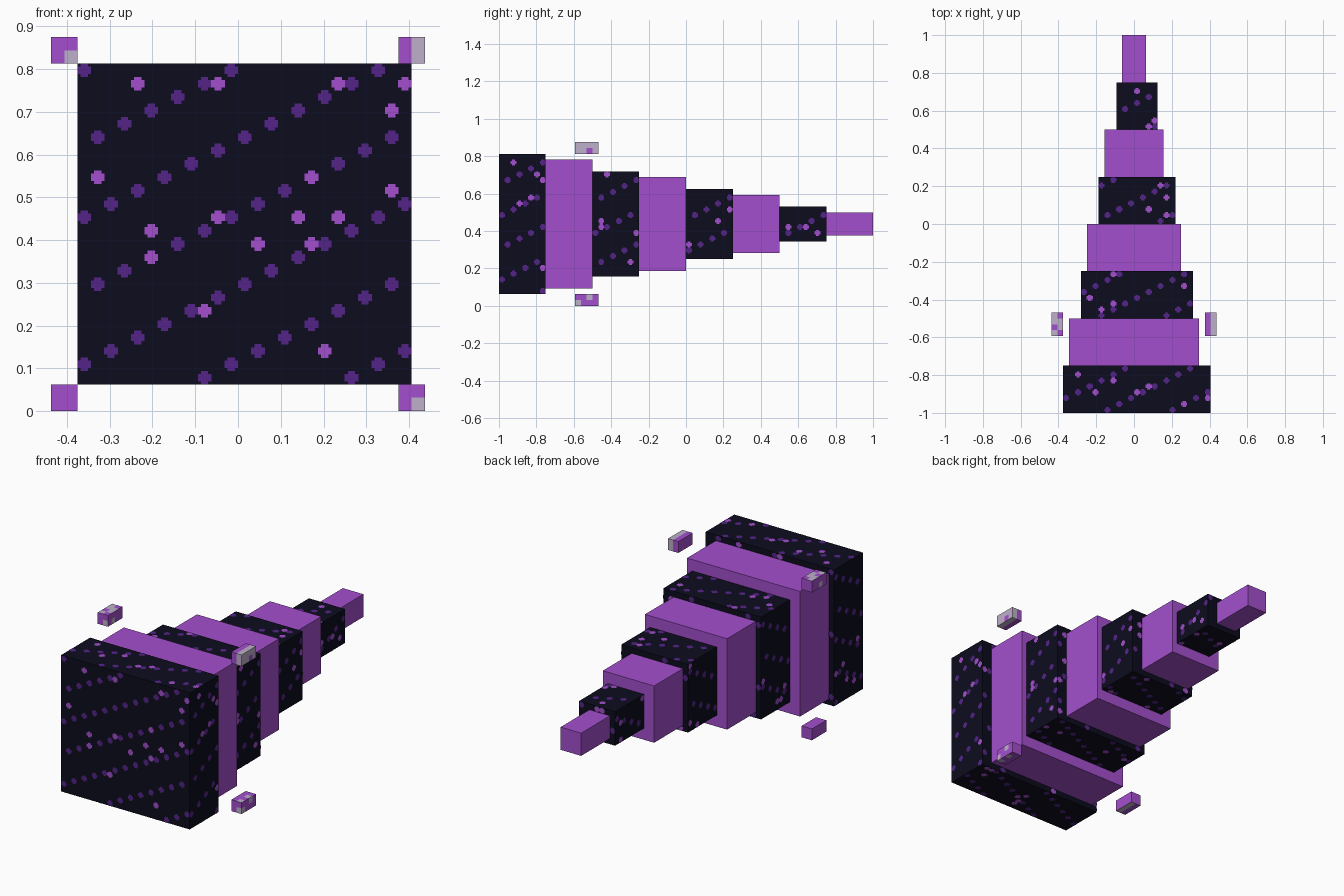
import bpy, bmesh, random
from mathutils import Vector

if "Cube" in bpy.data.objects:
    bpy.data.objects.remove(bpy.data.objects["Cube"])

random.seed(4)
U = 1 / 32          # pixel unit of the blocky design


def material(name, rgb):
    m = bpy.data.materials.new(name)
    lin = [(c / 255 / 12.92) if c < 11 else ((c / 255 + 0.055) / 1.055) ** 2.4 for c in rgb]
    m.diffuse_color = (*lin, 1)
    m.use_nodes = True
    m.node_tree.nodes["Principled BSDF"].inputs["Base Color"].default_value = m.diffuse_color
    return m


BLACK = material("night black", (12, 12, 30))
VIOLET = material("dark violet", (84, 36, 136))
PURPLE = material("bright purple", (163, 79, 205))
GREY = material("pale lilac grey", (190, 176, 202))


def finish(bm, name, mats):
    me = bpy.data.meshes.new(name)
    bm.to_mesh(me)
    bm.free()
    for m in mats:
        me.materials.append(m)
    ob = bpy.data.objects.new(name, me)
    bpy.context.collection.objects.link(ob)
    return ob


def box_mesh(lo, hi):
    bm = bmesh.new()
    bmesh.ops.create_cube(bm, size=1)
    for v in bm.verts:
        v.co = [(a + b) / 2 + c * (b - a) for a, b, c in zip(lo, hi, v.co)]
    return bm


# Stepped plus shape used for every speckle
A, B = 0.016, 0.0085
PLUS = [(A, -B), (A, B), (B, B), (B, A), (-B, A), (-B, B),
        (-A, B), (-A, -B), (-B, -B), (-B, -A), (B, -A), (B, -B)]

# Bright speckles on the front face, in pixel units
FRONT_BRIGHT = [(-7.5, 24.5), (-1.5, 24.5), (7.5, 24.5), (12.5, 24.5), (11.5, 22.5),
                (-10.5, 17.5), (5.5, 17.5), (11.5, 16.5), (-1.5, 14.5), (4.5, 14.5),
                (7.5, 14.5), (-6.5, 13.5), (-6.5, 11.5), (1.5, 12.5), (5.5, 12.5),
                (-2.5, 7.5), (6.5, 4.5)]


def speckle_face(bm, lo, hi, axis, side, bright, hole=None):
    """Slanted lattice of speckles on one side of a box."""
    u, v = [a for a in range(3) if a != axis]

    def dot(cu, cv, mat):
        if not (lo[u] < cu < hi[u] and lo[v] < cv < hi[v]):
            return
        if hole and hole[0][u] < cu < hole[1][u] and hole[0][v] < cv < hole[1][v]:
            return
        verts = []
        for du, dv in PLUS:
            p = Vector((0, 0, 0))
            p[axis] = (hi if side > 0 else lo)[axis] + side * (0.001 + 0.0005 * mat)
            p[u] = min(max(cu + du, lo[u]), hi[u])
            p[v] = min(max(cv + dv, lo[v]), hi[v])
            verts.append(bm.verts.new(p))
        f = bm.faces.new(verts)
        f.material_index = mat
        f.normal_update()
        if f.normal[axis] * side < 0:
            f.normal_flip()

    for m in range(-14, 15):
        for k in range(-50, 51):
            dot((-11.5 + m + 2 * k) * U, (14.5 - 5 * m + k) * U, 0)
    if bright is None:
        area = (hi[u] - lo[u]) * (hi[v] - lo[v]) / U / U
        bright = []
        for _ in range(max(3, round(area / 28))):
            bright.append([(int(random.uniform(lo[a], hi[a]) / U) + 0.5) for a in (u, v)])
    for cu, cv in bright:
        dot(cu * U, cv * U, 1)


# Tapering row of eight blocks, alternating speckled black and plain purple
# (left, right, bottom, top) in pixel units
ROW = [(-12, 13, 2, 26), (-11, 11, 3, 25), (-9, 10, 5, 23), (-8, 8, 6, 22),
       (-6, 7, 8, 20), (-5, 5, 9, 19), (-3, 4, 11, 17), (-2, 2, 12, 16)]
bounds = []
for i, (l, r, b, t) in enumerate(ROW):
    y = -1 + i * 0.25
    bounds.append(((l * U, y, b * U), (r * U, y + 0.25, t * U)))

for i, (lo, hi) in enumerate(bounds):
    if i % 2:
        finish(box_mesh(lo, hi), f"purple_block_{i}", [PURPLE])
        continue
    finish(box_mesh(lo, hi), f"black_block_{i}", [BLACK])
    bm = bmesh.new()
    for axis, side in ((0, -1), (0, 1), (2, -1), (2, 1)):
        speckle_face(bm, lo, hi, axis, side, None)
    speckle_face(bm, lo, hi, 1, 1, None, hole=bounds[i + 1])
    if i == 0:
        speckle_face(bm, lo, hi, 1, -1, FRONT_BRIGHT)
    finish(bm, f"speckles_{i}", [VIOLET, PURPLE])


# Four small floating corner blocks with grey patches
def grey_patch(right, top, c, n):
    outer, high = abs(c.x) > 13 * U, (c.z % (26 * U)) > U
    col = int((c.y + 19 * U) / U)           # 0 front .. 3 back
    if right and top:
        return outer and not (n.x > 0.5 and col == 2 and not high)
    if top:
        if n.z > 0.5:
            return (col + 2 * outer) % 3 != 0
        if n.y < -0.5:
            return not outer and not high
        return abs(n.y) < 0.5 and not high and col == 1
    if right:
        if n.y < -0.5:
            return outer and not high
        if n.x > 0.5:
            return (col == 0 and not high) or (col == 2 and high)
        return abs(n.z) > 0.5 and outer and col in (0, 2)
    return n.z < -0.5 and not outer


for right in (False, True):
    for top in (False, True):
        x0, z0 = (12 if right else -14), (26 if top else 0)
        bm = box_mesh((x0 * U, -19 * U, z0 * U), ((x0 + 2) * U, -15 * U, (z0 + 2) * U))
        cuts = [((x0 + 1, 0, 0), (1, 0, 0)), ((0, 0, z0 + 1), (0, 0, 1))]
        cuts += [((0, y, 0), (0, 1, 0)) for y in (-18, -17, -16)]
        for co, no in cuts:
            bmesh.ops.bisect_plane(bm, geom=bm.verts[:] + bm.edges[:] + bm.faces[:],
                                   plane_co=Vector(co) * U, plane_no=no)
        bm.normal_update()
        for f in bm.faces:
            f.material_index = int(grey_patch(right, top, f.calc_center_median(), f.normal))
        name = f"{'upper' if top else 'lower'}_{'right' if right else 'left'}_corner_block"
        finish(bm, name, [PURPLE, GREY])
